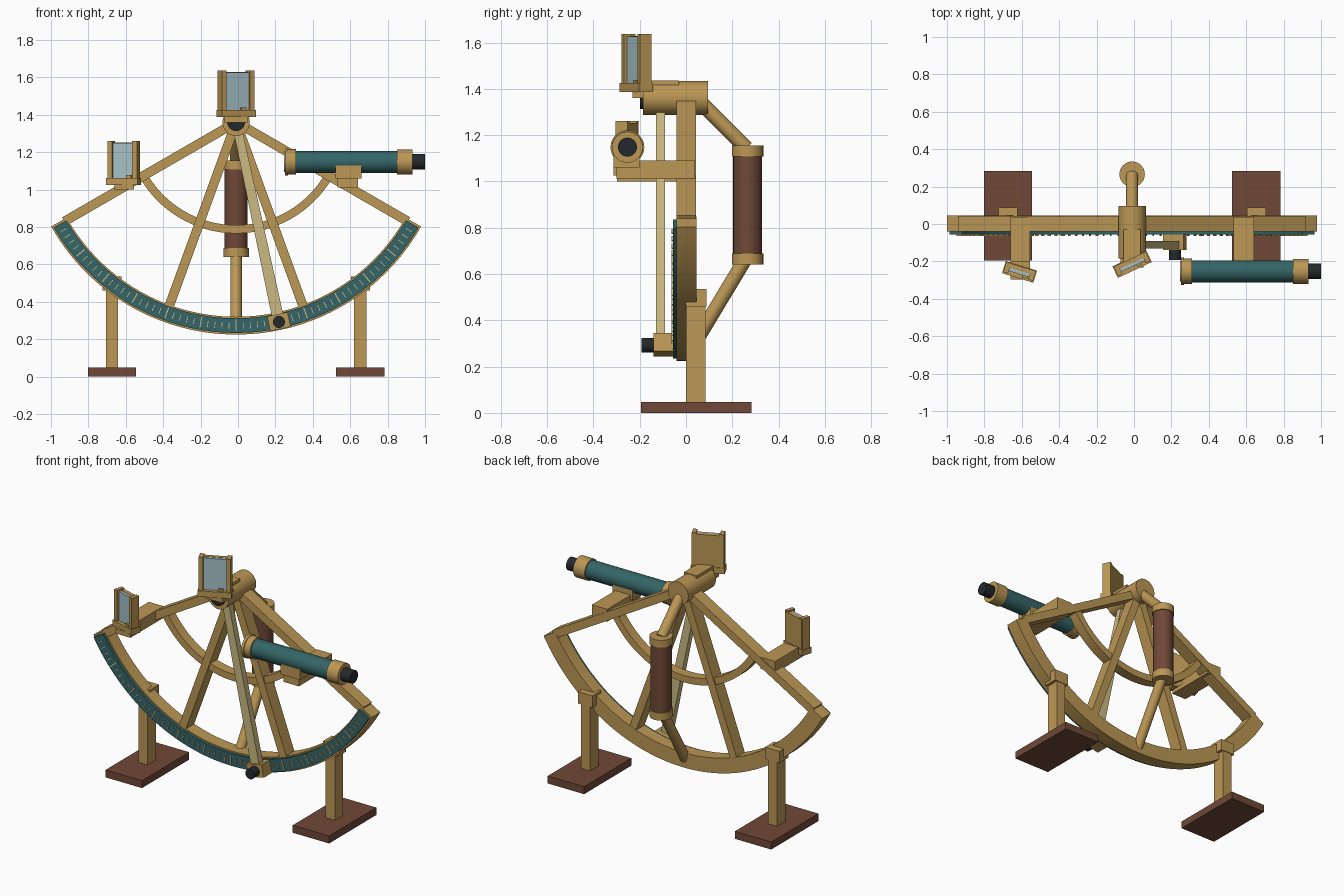
import bpy, bmesh
from math import sin, cos, radians
from mathutils import Matrix, Vector

if "Cube" in bpy.data.objects:
    bpy.data.objects.remove(bpy.data.objects["Cube"])

CX, PZ = -0.01, 1.36                      # pivot of the instrument
PIVOT = Matrix.Translation((CX, 0, PZ))


def material(name, rgb):
    m = bpy.data.materials.new(name)
    m.diffuse_color = (*rgb, 1)
    m.use_nodes = True
    m.node_tree.nodes["Principled BSDF"].inputs["Base Color"].default_value = m.diffuse_color
    return m


BRASS = material("brass", (0.50, 0.31, 0.09))
PALE = material("pale_brass", (0.60, 0.49, 0.22))
TEAL = material("teal", (0.035, 0.13, 0.135))
WOOD = material("wood", (0.16, 0.065, 0.038))
GLASS = material("glass", (0.38, 0.53, 0.57))
DARK = material("black", (0.018, 0.022, 0.025))


def finish(name, bm, mat, smooth=False):
    bmesh.ops.recalc_face_normals(bm, faces=bm.faces)
    me = bpy.data.meshes.new(name)
    bm.to_mesh(me)
    bm.free()
    me.materials.append(mat)
    ob = bpy.data.objects.new(name, me)
    bpy.context.collection.objects.link(ob)
    if smooth:
        bpy.ops.object.select_all(action='DESELECT')
        ob.select_set(True)
        bpy.context.view_layer.objects.active = ob
        bpy.ops.object.shade_smooth_by_angle(angle=radians(35))
    return ob


def add_box(bm, lo, hi, mtx=Matrix()):
    lo, hi = Vector(lo), Vector(hi)
    local = Matrix.Translation((lo + hi) / 2) @ Matrix.Diagonal((*(hi - lo), 1))
    return bmesh.ops.create_cube(bm, size=1, matrix=mtx @ local)["verts"]


def box(name, lo, hi, mat, mtx=Matrix()):
    bm = bmesh.new()
    add_box(bm, lo, hi, mtx)
    return finish(name, bm, mat)


def rod(name, a, b, r, mat, n=32):
    a, b = Vector(a), Vector(b)
    d = b - a
    bm = bmesh.new()
    mtx = Matrix.Translation((a + b) / 2) @ d.to_track_quat('Z', 'Y').to_matrix().to_4x4()
    bmesh.ops.create_cone(bm, cap_ends=True, segments=n, radius1=r, radius2=r,
                          depth=d.length, matrix=mtx)
    return finish(name, bm, mat, True)


def polar(deg):
    """Frame at the pivot whose -z axis points along a spoke, deg away from straight down."""
    return PIVOT @ Matrix.Rotation(radians(-deg), 4, 'Y')


def arc(name, r0, r1, y0, y1, half, steps, mat):
    bm = bmesh.new()
    rings = []
    for i in range(steps + 1):
        a = radians(-half + 2 * half * i / steps)
        rings.append([bm.verts.new((CX + r * sin(a), y, PZ - r * cos(a)))
                      for r, y in ((r0, y0), (r1, y0), (r1, y1), (r0, y1))])
    for p, q in zip(rings, rings[1:]):
        for k in range(4):
            bm.faces.new((p[k], p[(k + 1) % 4], q[(k + 1) % 4], q[k]))
    bm.faces.new(rings[0])
    bm.faces.new(rings[-1])
    return finish(name, bm, mat, True)


# Frame: limb, inner arc and four spokes
arc("limb", 1.04, 1.135, -0.04, 0.045, 60.6, 64, BRASS)
arc("scale_plate", 1.048, 1.126, -0.057, -0.038, 60, 64, TEAL)
arc("inner_arc", 0.55, 0.594, -0.03, 0.035, 60, 48, BRASS)
for i, a in enumerate((-60, -20, 20, 60)):
    box(f"spoke_{i + 1}", (-0.025, -0.04, -1.06), (0.025, 0.044, -0.02), BRASS, polar(a))

# Scale graduations, longer every ten degrees
bm = bmesh.new()
for a in range(-58, 59, 2):
    major = a % 10 == 0
    w = 0.003 if major else 0.002
    add_box(bm, (-w, -0.063, -1.115 if major else -1.105),
            (w, -0.055, -1.055 if major else -1.07), polar(a))
finish("graduations", bm, PALE)

# Pivot hub
rod("hub", (CX, -0.185, PZ), (CX, 0.095, PZ), 0.073, BRASS, 40)
rod("hub_cap", (CX, -0.198, PZ), (CX, -0.18, PZ), 0.047, DARK)

# Tapered index arm with its clamp and knob
ARM = polar(12.1)
bm = bmesh.new()
verts = add_box(bm, (-0.031, -0.13, -1.07), (0.031, -0.09, 0))
for v in verts:
    if v.co.z > -0.5:
        v.co.x *= 0.75
bm.transform(ARM)
finish("index_arm", bm, PALE)
box("index_clamp", (-0.056, -0.14, -1.13), (0.056, -0.052, -1.05), BRASS, ARM)
knob = ARM @ Vector((0, 0, -1.092))
rod("clamp_knob", (knob.x, -0.192, knob.z), (knob.x, -0.135, knob.z), 0.032, DARK, 24)


# Framed mirrors
def mirror(name, x, y, z, w, h, deg):
    m = Matrix.Translation((x, y, z)) @ Matrix.Rotation(radians(deg), 4, 'Z')
    a = w / 2
    box(name + "_base", (-a, -0.034, 0), (a, 0.034, 0.038), BRASS, m)
    box(name + "_back", (-a + 0.01, 0.006, 0.03), (a - 0.01, 0.03, h - 0.008), BRASS, m)
    box(name + "_glass", (-a + 0.025, -0.012, 0.038), (a - 0.025, 0.008, h - 0.01), GLASS, m)
    for s, side in ((-1, "left"), (1, "right")):
        c = s * (a - 0.018)
        box(f"{name}_{side}_post", (c - 0.013, -0.026, 0.03), (c + 0.013, 0.029, h), BRASS, m)
    box(name + "_clip", (0.02, -0.024, 0.036), (0.05, -0.01, 0.052), BRASS, m)


mirror("index_mirror", CX, -0.215, 1.387, 0.20, 0.25, 25)
mirror("horizon_mirror", -0.612, -0.256, 1.025, 0.175, 0.235, -17)
box("index_mirror_shelf", (-0.072, -0.232, 1.36), (0.052, -0.18, 1.389), BRASS)
box("index_mirror_bracket", (-0.055, -0.2, 1.37), (0.035, -0.03, 1.436), BRASS)
box("horizon_mirror_arm", (-0.66, -0.297, 1.0), (-0.556, -0.12, 1.03), BRASS)
box("horizon_mirror_mount", (-0.66, -0.2, 1.0), (-0.556, 0.038, 1.075), BRASS)

# Telescope with cradle and arm
TY, TZ = -0.253, 1.148
for name, x0, x1, r, mat in (("telescope_tube", 0.29, 0.87, 0.059, TEAL),
                             ("objective_ring", 0.265, 0.31, 0.068, BRASS),
                             ("objective_lip", 0.25, 0.268, 0.073, BRASS),
                             ("objective_lens", 0.247, 0.26, 0.055, GLASS),
                             ("eyepiece_ring", 0.85, 0.932, 0.067, BRASS),
                             ("eyepiece", 0.92, 1.0, 0.041, DARK)):
    rod(name, (x0, TY, TZ), (x1, TY, TZ), r, mat)
box("telescope_cradle", (0.52, -0.313, 1.06), (0.66, -0.2, 1.128), BRASS)
box("telescope_arm", (0.533, -0.3, 1.01), (0.642, 0.038, 1.07), BRASS)
box("telescope_mount", (0.533, -0.205, 1.01), (0.642, 0.038, 1.09), BRASS)

# Rear handle and its two stays
HY = 0.266
rod("handle_grip", (CX, HY, 0.67), (CX, HY, 1.13), 0.062, WOOD)
rod("handle_top_cap", (CX, HY, 1.108), (CX, HY, 1.155), 0.068, BRASS)
rod("handle_bottom_cap", (CX, HY, 0.64), (CX, HY, 0.688), 0.068, BRASS)
rod("upper_stay", (CX, 0.05, 1.355), (CX, 0.262, 1.143), 0.032, BRASS, 24)
rod("lower_stay", (CX, 0.02, 0.272), (CX, 0.252, 0.657), 0.031, BRASS, 24)

# Two legs, each with a clamp and a foot
for s, side in ((-1, "left"), (1, "right")):
    x = CX + s * 0.664
    box(f"{side}_leg", (x - 0.033, 0, 0.04), (x + 0.033, 0.085, 0.5), BRASS)
    box(f"{side}_leg_clamp", (x - 0.051, -0.002, 0.46), (x + 0.051, 0.089, 0.535), BRASS)
    box(f"{side}_foot", (x - 0.129, -0.195, 0), (x + 0.129, 0.283, 0.048), WOOD)
